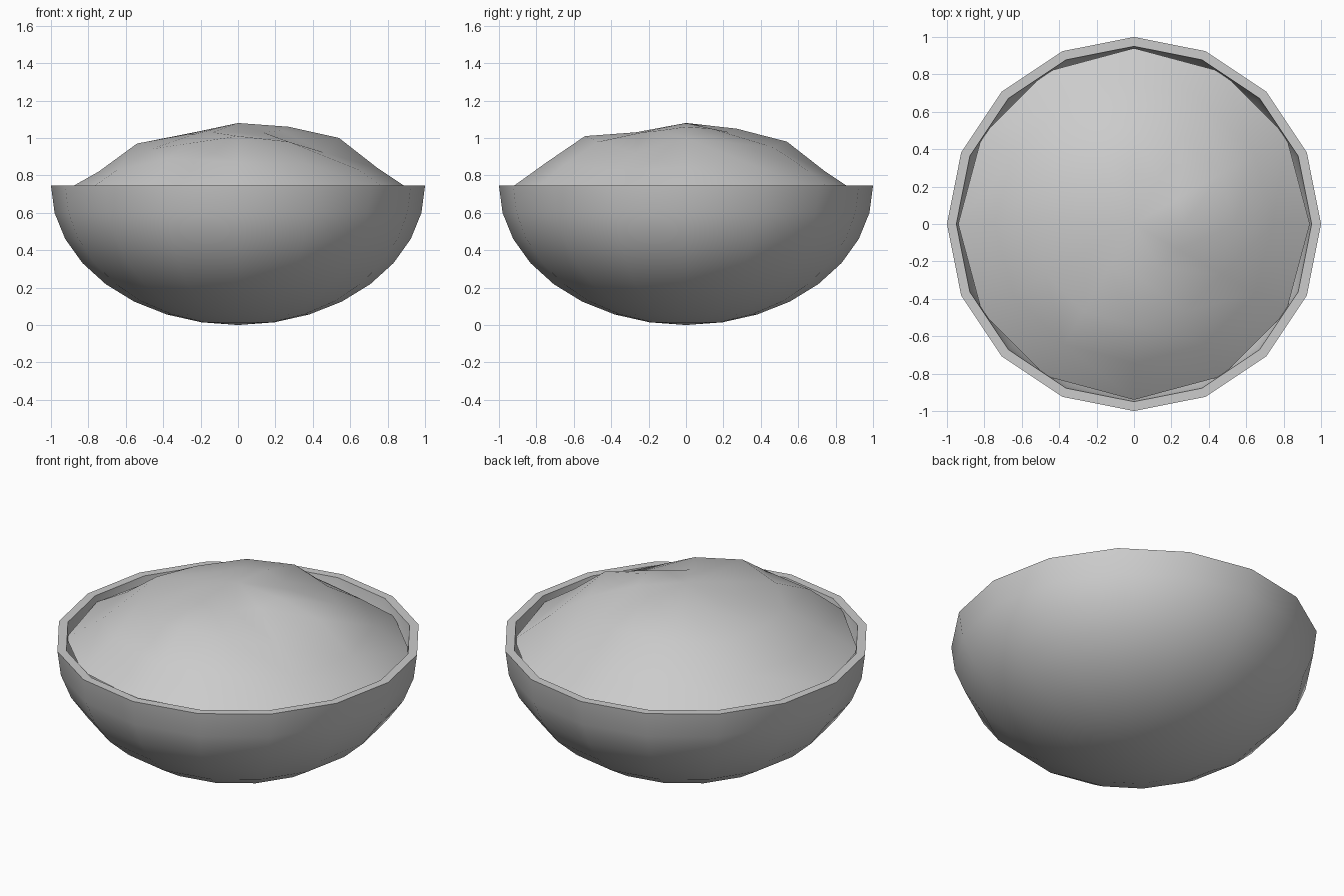
import bpy, bmesh
from math import sin, cos, pi, radians

if "Cube" in bpy.data.objects:
    bpy.data.objects.remove(bpy.data.objects["Cube"])

H = 0.745   # rim height


def make_object(name, rings, sides, angle):
    """Skin a list of rings; a ring with one point is a pole."""
    bm = bmesh.new()
    loops = [[bm.verts.new(p) for p in ring] for ring in rings]
    for a, b in zip(loops, loops[1:]):
        for i in range(sides):
            j = (i + 1) % sides
            if len(a) == 1:
                bm.faces.new((a[0], b[i], b[j]))
            elif len(b) == 1:
                bm.faces.new((a[i], b[0], a[j]))
            else:
                bm.faces.new((a[i], b[i], b[j], a[j]))
    bmesh.ops.recalc_face_normals(bm, faces=bm.faces)
    mesh = bpy.data.meshes.new(name)
    bm.to_mesh(mesh)
    bm.free()
    obj = bpy.data.objects.new(name, mesh)
    bpy.context.collection.objects.link(obj)
    bpy.ops.object.select_all(action='DESELECT')
    obj.select_set(True)
    bpy.context.view_layer.objects.active = obj
    bpy.ops.object.shade_smooth_by_angle(angle=radians(angle))
    return obj


def ring(r, heights):
    n = len(heights)
    return [(r * cos(2 * pi * i / n), r * sin(2 * pi * i / n), z)
            for i, z in enumerate(heights)]


# Bowl: outer half ellipsoid, flat rim, inner half ellipsoid
def shell(r, depth):
    rings = [[(0, 0, H - depth)]]
    for k in range(1, 9):
        t = k * pi / 16
        rings.append(ring(r * sin(t), [H - depth * cos(t)] * 16))
    return rings


make_object("bowl", shell(1.0, H) + shell(0.95, H - 0.05)[::-1], 16, 35)

# Filling: uneven heap, heights around each ring start at +x, counter-clockwise
heap = [
    (0.27, [1.06, 1.05, 1.03, 1.05, 1.04, 1.03, 1.02, 1.02, 1.03, 1.03, 1.03, 1.04]),
    (0.54, [1.00, 0.97, 0.95, 0.98, 0.97, 0.95, 0.97, 0.94, 0.97, 1.01, 0.98, 0.92]),
    (0.745, [0.84, 0.85, 0.83, 0.82, 0.83, 0.84, 0.82, 0.83, 0.89, 0.87, 0.86, 0.83]),
    (0.94, [0.71, 0.70, 0.69, 0.69, 0.69, 0.70, 0.71, 0.71, 0.73, 0.73, 0.72, 0.71]),
]
make_object("filling", [[(0, 0, 1.08)]] + [ring(r, z) for r, z in heap], 12, 30)
